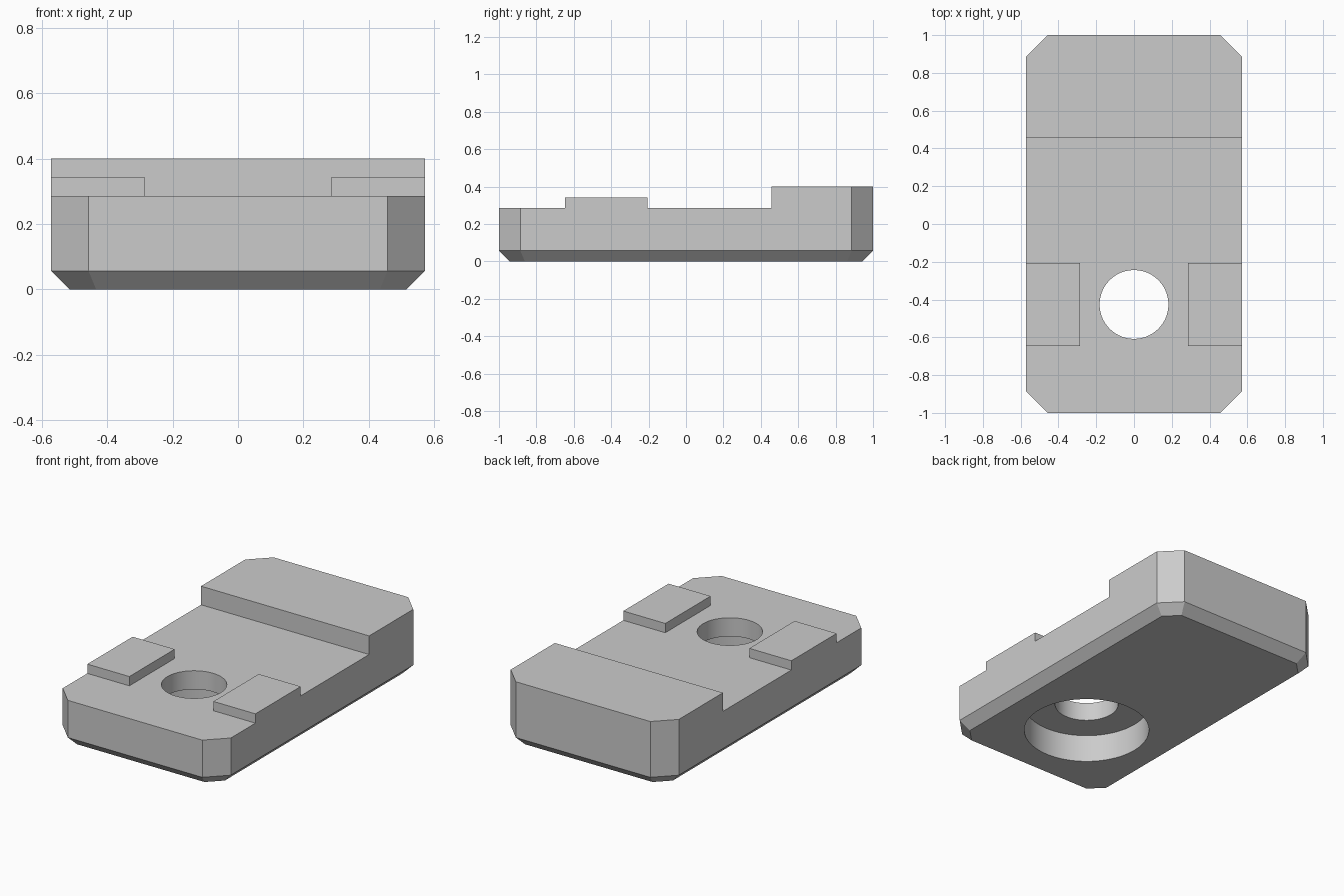
import bpy
import bmesh
from math import sqrt, radians
from mathutils import Matrix

if "Cube" in bpy.data.objects:
    bpy.data.objects.remove(bpy.data.objects["Cube"], do_unlink=True)

U = 2 / 35                      # design unit
HALF_X, HALF_Y = 10 * U, 1.0
CORNER, EDGE = 2 * U, U         # corner cut, bottom chamfer
TOP, PAD_TOP, BLOCK_TOP = 5 * U, 6 * U, 7 * U
STEP_Y = 8 * U                  # front of the raised back block
PAD_FRONT, PAD_BACK, PAD_INNER = -0.647, -0.207, 5 * U
HOLE_Y, HOLE_R, BORE_R, BORE_TOP = -0.426, 0.182, 0.36, 3 * U

grey = bpy.data.materials.new("grey")
grey.use_nodes = True
colour = (0.6, 0.6, 0.6, 1)
grey.diffuse_color = colour
grey.node_tree.nodes["Principled BSDF"].inputs["Base Color"].default_value = colour


def finish(name, bm):
    bmesh.ops.recalc_face_normals(bm, faces=bm.faces)
    mesh = bpy.data.meshes.new(name)
    bm.to_mesh(mesh)
    bm.free()
    mesh.materials.append(grey)
    obj = bpy.data.objects.new(name, mesh)
    bpy.context.collection.objects.link(obj)
    return obj


def loft(name, rings):
    """Solid through a list of matching closed rings."""
    bm = bmesh.new()
    loops = [[bm.verts.new(p) for p in ring] for ring in rings]
    for a, b in zip(loops, loops[1:]):
        for i in range(len(a)):
            j = (i + 1) % len(a)
            bm.faces.new((a[i], a[j], b[j], b[i]))
    bm.faces.new(loops[0])
    bm.faces.new(loops[-1])
    return finish(name, bm)


def cylinder(name, radius, z0, z1):
    bm = bmesh.new()
    bmesh.ops.create_cone(bm, cap_ends=True, segments=96, radius1=radius, radius2=radius,
                          depth=z1 - z0, matrix=Matrix.Translation((0, HOLE_Y, (z0 + z1) / 2)))
    return finish(name, bm)


def outline(inset, z):
    """Rectangle with cut corners, offset inwards."""
    x, y = HALF_X - inset, HALF_Y - inset
    c = CORNER - inset * (2 - sqrt(2))
    return [(x - c, -y, z), (x, c - y, z), (x, y - c, z), (x - c, y, z),
            (c - x, y, z), (-x, y - c, z), (-x, c - y, z), (c - x, -y, z)]


def cut(target, cutter):
    mod = target.modifiers.new(cutter.name, "BOOLEAN")
    mod.operation, mod.solver, mod.object = "DIFFERENCE", "EXACT", cutter
    bpy.context.view_layer.objects.active = target
    bpy.ops.object.modifier_apply(modifier=mod.name)
    bpy.data.objects.remove(cutter, do_unlink=True)


# Chamfered body at full height
body = loft("stepped_base", [outline(EDGE, 0), outline(0, EDGE), outline(0, BLOCK_TOP)])

# Side profile of everything above the steps
sky = [(-1.2, TOP), (PAD_FRONT, TOP), (PAD_FRONT, PAD_TOP), (PAD_BACK, PAD_TOP),
       (PAD_BACK, TOP), (STEP_Y, TOP), (STEP_Y, 0.6), (-1.2, 0.6)]
cut(body, loft("step_cutter", [[(x, y, z) for y, z in sky] for x in (-1, 1)]))

# Channel between the two side pads
channel = [(-0.8, TOP), (0, TOP), (0, 0.5), (-0.8, 0.5)]
cut(body, loft("channel_cutter",
               [[(x, y, z) for y, z in channel] for x in (-PAD_INNER, PAD_INNER)]))

# Through hole with a wide counterbore underneath
cut(body, cylinder("bore_cutter", BORE_R, -0.1, BORE_TOP))
cut(body, cylinder("hole_cutter", HOLE_R, 0.1, 0.6))

# Smooth hole walls, sharp edges
bpy.ops.object.select_all(action="DESELECT")
body.select_set(True)
bpy.context.view_layer.objects.active = body
bpy.ops.object.shade_smooth_by_angle(angle=radians(30))
